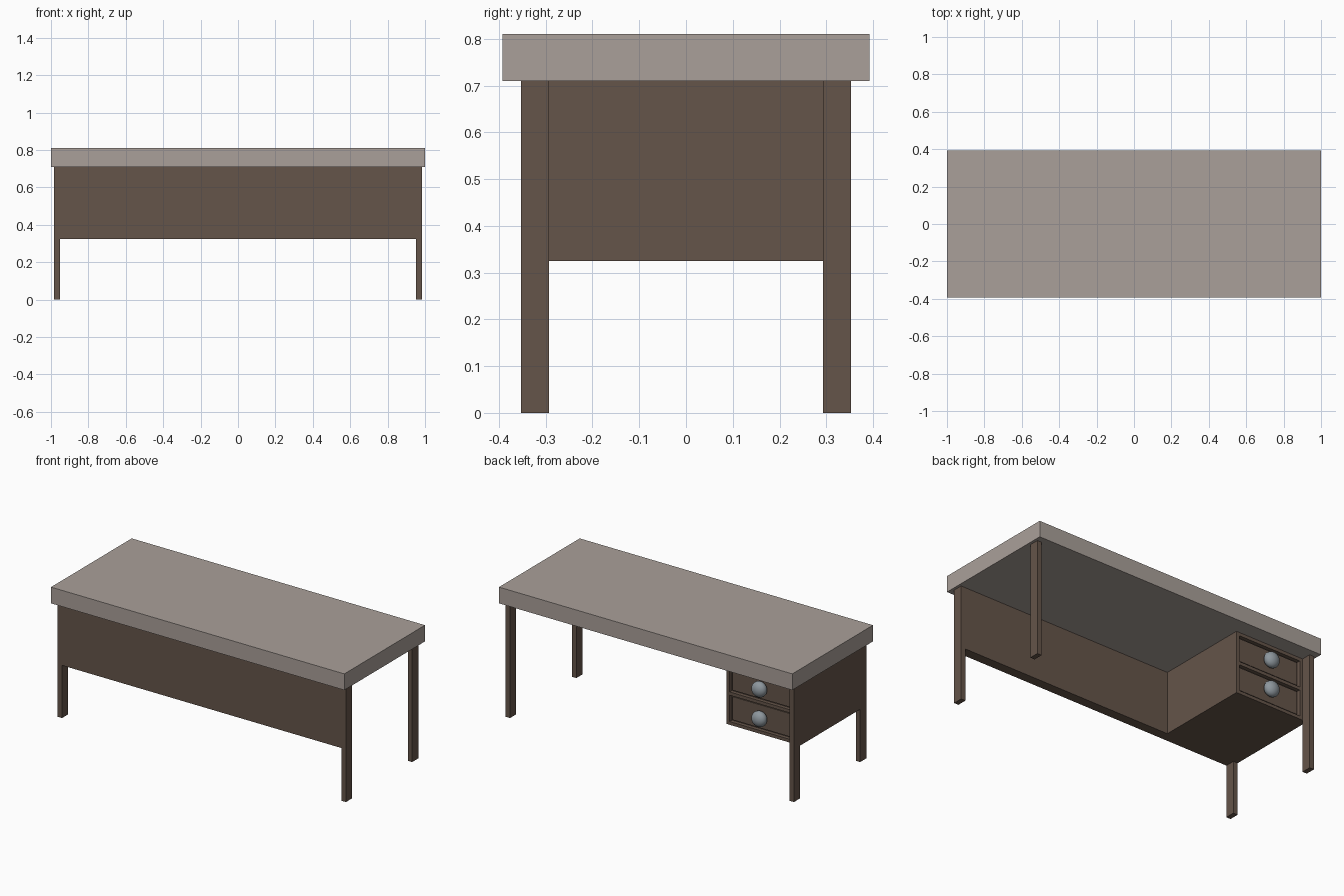
import bpy
from math import pi

if "Cube" in bpy.data.objects:
    bpy.data.objects.remove(bpy.data.objects["Cube"])


def material(name, rgb):
    m = bpy.data.materials.new(name)
    m.diffuse_color = (*rgb, 1)
    m.use_nodes = True
    m.node_tree.nodes["Principled BSDF"].inputs["Base Color"].default_value = m.diffuse_color
    return m


TOP = material("pale_top", (0.40, 0.35, 0.32))
WOOD = material("dark_wood", (0.13, 0.09, 0.067))
METAL = material("knob_metal", (0.27, 0.31, 0.34))


def box(name, x, y, z, mat):
    """Box from (min, max) ranges."""
    loc = [(a + b) / 2 for a, b in (x, y, z)]
    bpy.ops.mesh.primitive_cube_add(size=1, location=loc)
    o = bpy.context.object
    o.name = name
    o.scale = [b - a for a, b in (x, y, z)]
    bpy.ops.object.transform_apply(location=False, rotation=False, scale=True)
    o.data.materials.append(mat)
    return o


UNDER, LOW = 0.71, 0.325        # underside of the top, bottom of the panels

# Desk top
box("desk_top", (-1, 1), (-0.393, 0.393), (UNDER, 0.81), TOP)

# Four legs
for sx, side in ((-1, "left"), (1, "right")):
    for sy, end in ((-1, "front"), (1, "back")):
        box(f"{end}_{side}_leg", sorted((sx * 0.953, sx * 0.983)),
            sorted((sy * 0.293, sy * 0.353)), (0, UNDER), WOOD)

# Modesty panel across the front
box("front_panel", (-0.953, 0.953), (-0.353, -0.293), (LOW, UNDER), WOOD)

# Drawer cabinet body, with a raised frame around the drawers
X0, X1, FACE, RECESS, T = -0.983, -0.483, 0.293, 0.27, 0.02
box("cabinet_body", (X0, X1), (-0.293, RECESS), (LOW, UNDER), WOOD)
box("cabinet_outer_stile", (X0, -0.953 + T), (RECESS, FACE), (LOW, UNDER), WOOD)
box("cabinet_inner_stile", (X1 - T, X1), (RECESS, FACE), (LOW, UNDER), WOOD)
inner = (-0.953 + T, X1 - T)
mid = (LOW + UNDER) / 2
for name, z0 in (("bottom", LOW), ("middle", mid - T / 2), ("top", UNDER - T)):
    box(f"{name}_rail", inner, (RECESS, FACE), (z0, z0 + T), WOOD)

# Drawer fronts and round knobs
for name, z0, z1 in (("lower", LOW + T, mid - T / 2), ("upper", mid + T / 2, UNDER - T)):
    g = 0.01
    box(f"{name}_drawer_front", (inner[0] + g, inner[1] - g),
        (RECESS, RECESS + 0.012), (z0 + g, z1 - g), WOOD)
    bpy.ops.mesh.primitive_uv_sphere_add(
        segments=24, ring_count=12, radius=0.048,
        location=(sum(inner) / 2, 0.312, (z0 + z1) / 2), rotation=(pi / 2, 0, 0))
    knob = bpy.context.object
    knob.name = f"{name}_drawer_knob"
    knob.scale = (1, 1, 0.75)
    knob.data.materials.append(METAL)
    bpy.ops.object.shade_smooth_by_angle()
